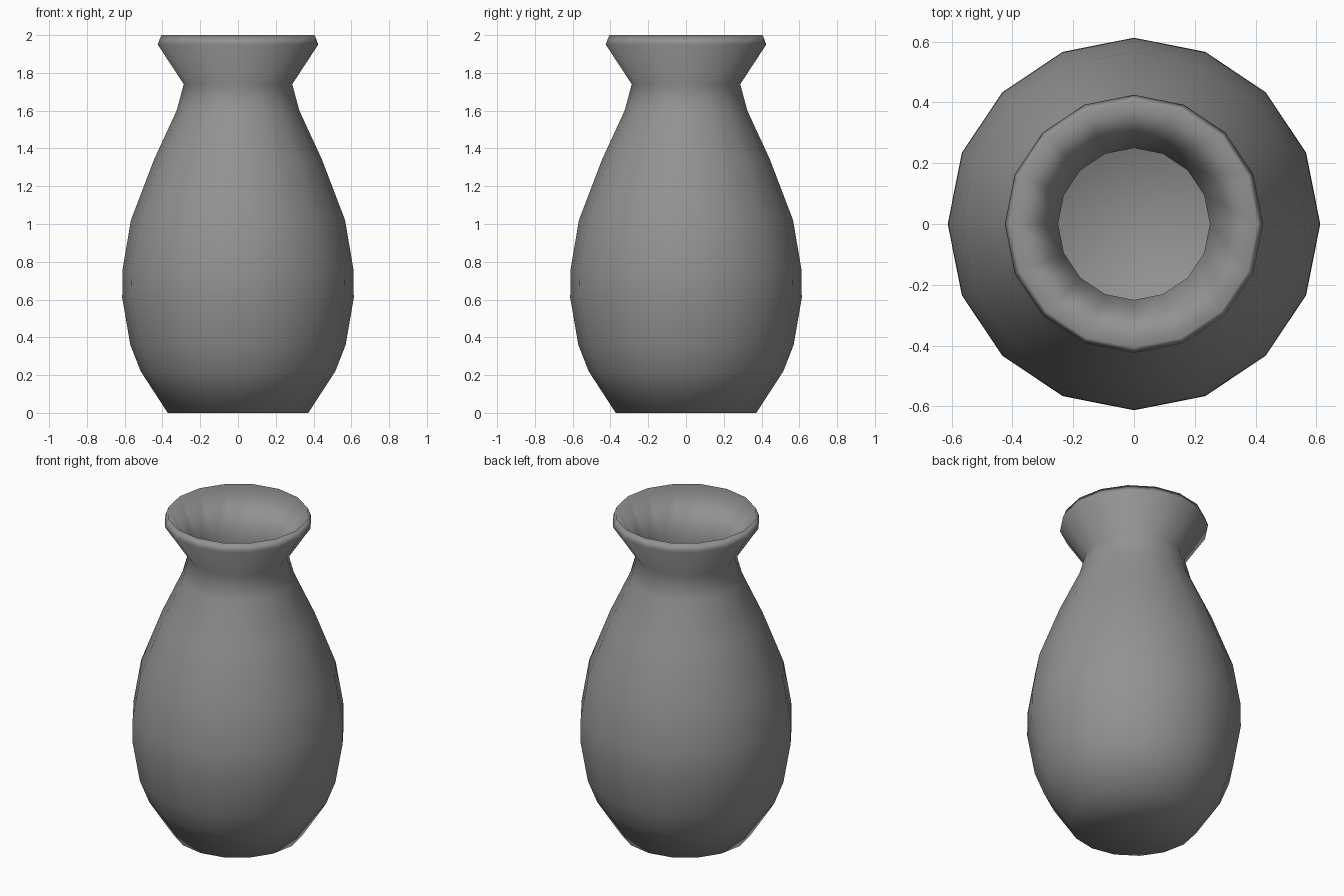
import bpy, bmesh, math

if "Cube" in bpy.data.objects:
    bpy.data.objects.remove(bpy.data.objects["Cube"])

SIDES = 16
# Outer wall from the foot up to the lip, then inner wall down to the floor
outer = [(0.372, 0), (0.515, 0.22), (0.57, 0.36), (0.613, 0.61),
         (0.611, 0.76), (0.567, 1.02), (0.445, 1.34), (0.325, 1.60),
         (0.287, 1.74), (0.425, 1.95), (0.406, 2.0)]
inner = [(0.25, 1.74), (0.288, 1.59), (0.41, 1.325), (0.53, 1.01),
         (0.575, 0.755), (0.575, 0.615), (0.535, 0.37), (0.483, 0.24),
         (0.35, 0.04)]
profile = outer + inner

# Vase walls: lathe the profile around z
bm = bmesh.new()
verts = [bm.verts.new((r, 0, z)) for r, z in profile]
edges = [bm.edges.new(pair) for pair in zip(verts, verts[1:])]
bmesh.ops.spin(bm, geom=verts + edges, cent=(0, 0, 0), axis=(0, 0, 1),
               angle=math.tau, steps=SIDES, use_duplicate=False)
bmesh.ops.remove_doubles(bm, verts=bm.verts[:], dist=0.0005)

# Underside and inner floor: one flat polygon each
bmesh.ops.holes_fill(bm, edges=[e for e in bm.edges if e.is_boundary], sides=SIDES)
bmesh.ops.recalc_face_normals(bm, faces=bm.faces[:])
for face in bm.faces:
    face.smooth = True
mesh = bpy.data.meshes.new("vase")
bm.to_mesh(mesh)
bm.free()

# Dark grey clay
clay = bpy.data.materials.new("dark_clay")
clay.diffuse_color = (0.29, 0.29, 0.29, 1)
clay.use_nodes = True
clay.node_tree.nodes["Principled BSDF"].inputs["Base Color"].default_value = clay.diffuse_color
mesh.materials.append(clay)

vase = bpy.data.objects.new("vase", mesh)
bpy.context.collection.objects.link(vase)
